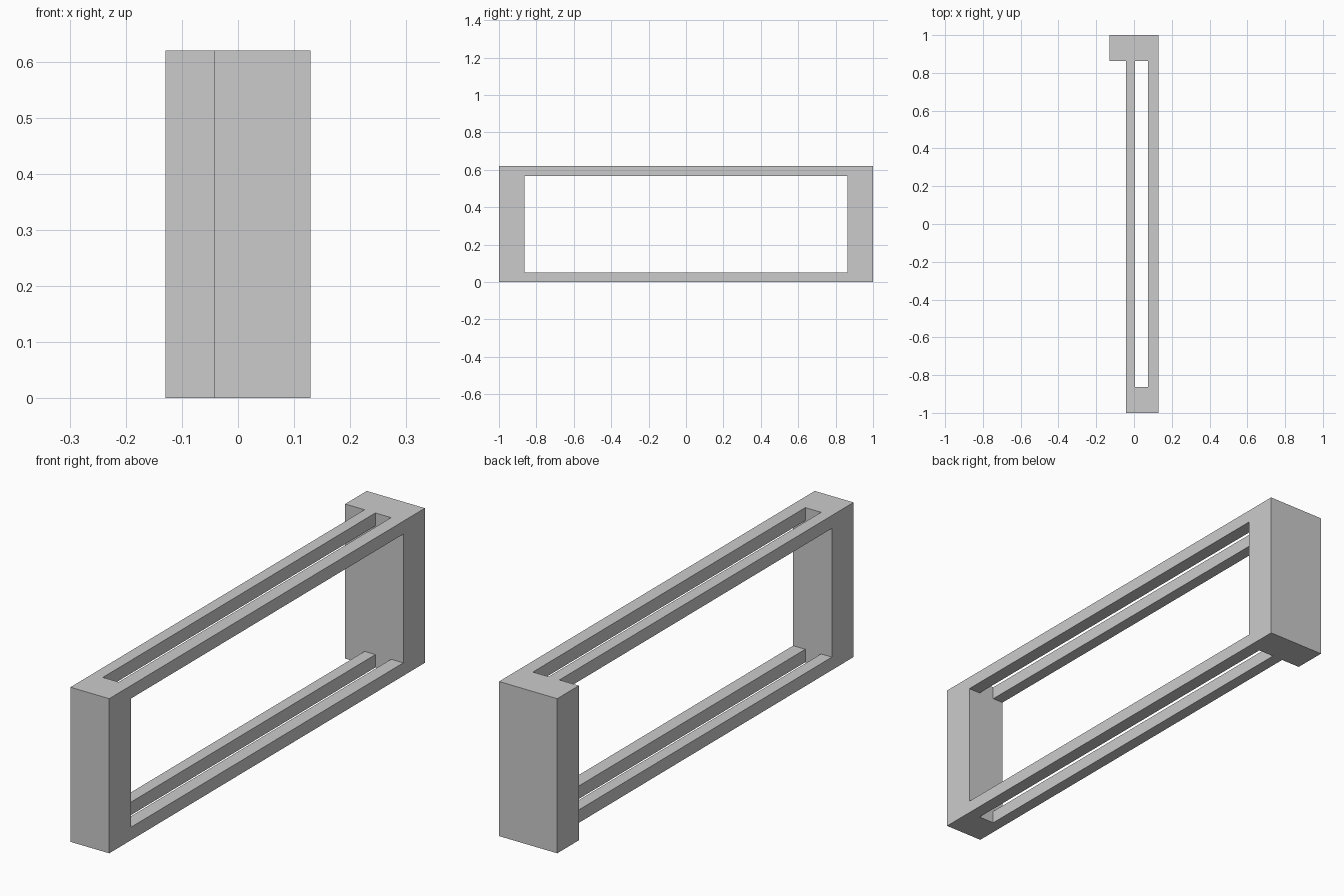
import bpy
import bmesh

if "Cube" in bpy.data.objects:
    bpy.data.objects.remove(bpy.data.objects["Cube"])

HEIGHT = 0.62
LEFT, RIGHT, FLANGE = -0.043, 0.129, -0.129   # frame sides and flange edge
INNER = 0.863                                 # inner face of the end posts


def prism(name, outline, z0, z1):
    """Extrude a plan outline (x, y) from z0 to z1."""
    bm = bmesh.new()
    low = [bm.verts.new((x, y, z0)) for x, y in outline]
    high = [bm.verts.new((x, y, z1)) for x, y in outline]
    bm.faces.new(low[::-1])
    bm.faces.new(high)
    n = len(outline)
    for i in range(n):
        j = (i + 1) % n
        bm.faces.new((low[i], low[j], high[j], high[i]))
    mesh = bpy.data.meshes.new(name)
    bm.to_mesh(mesh)
    bm.free()
    obj = bpy.data.objects.new(name, mesh)
    bpy.context.collection.objects.link(obj)
    return obj


def rect(x0, x1, y0, y1):
    return [(x0, y0), (x1, y0), (x1, y1), (x0, y1)]


def cut(target, cutter):
    mod = target.modifiers.new(cutter.name, 'BOOLEAN')
    mod.operation = 'DIFFERENCE'
    mod.solver = 'EXACT'
    mod.object = cutter
    bpy.context.view_layer.objects.active = target
    bpy.ops.object.modifier_apply(modifier=mod.name)
    bpy.data.objects.remove(cutter)


# Frame body with a side flange on the back post
frame = prism("frame", [(LEFT, -1), (RIGHT, -1), (RIGHT, 1), (FLANGE, 1),
                        (FLANGE, INNER), (LEFT, INNER)], 0, HEIGHT)

# Large window through the sides
cut(frame, prism("window_cutter", rect(-0.3, 0.3, -INNER, INNER), 0.052, 0.568))

# Long slot through top and bottom, leaving paired rails
cut(frame, prism("slot_cutter", rect(0.005, 0.075, -INNER, INNER), -0.1, 0.8))
